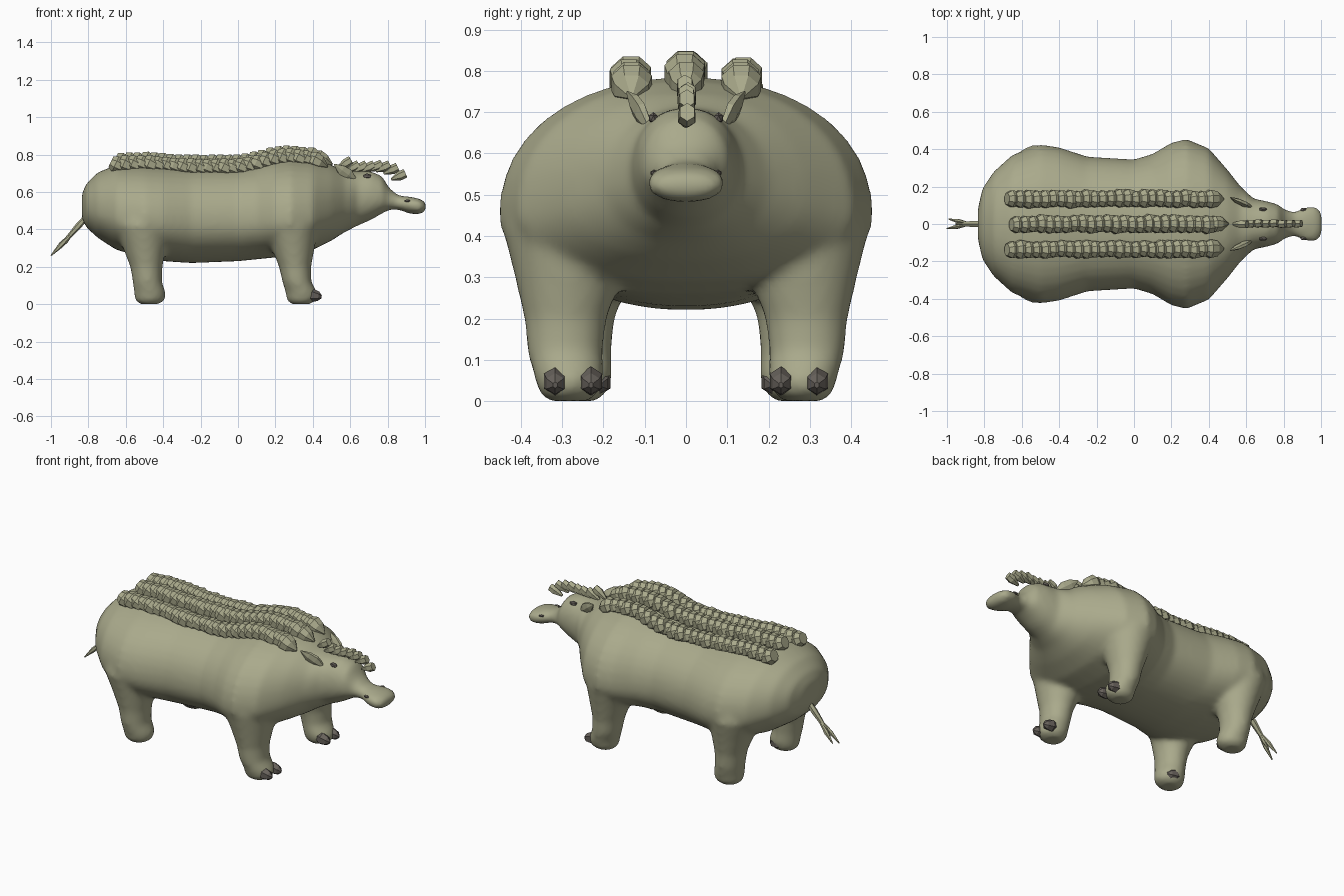
import bpy, bmesh, math, random
from mathutils import Vector as V

random.seed(4)
if "Cube" in bpy.data.objects:
    bpy.data.objects.remove(bpy.data.objects["Cube"])


def material(name, rgb):
    m = bpy.data.materials.new(name)
    m.use_nodes = True
    m.diffuse_color = (*rgb, 1)
    m.node_tree.nodes["Principled BSDF"].inputs["Base Color"].default_value = (*rgb, 1)
    return m


HIDE = material("olive hide", (0.40, 0.40, 0.26))
CLAW = material("dark claw", (0.135, 0.12, 0.105))


def finish(bm, name, mat, smooth=False):
    bmesh.ops.recalc_face_normals(bm, faces=bm.faces)
    me = bpy.data.meshes.new(name)
    bm.to_mesh(me)
    bm.free()
    me.materials.append(mat)
    for p in me.polygons:
        p.use_smooth = smooth
    ob = bpy.data.objects.new(name, me)
    bpy.context.collection.objects.link(ob)
    return ob


def loft(bm, rings, segs, power=2.0):
    """Rings are (centre, side axis, up axis, down axis); ends are capped."""
    loops = []
    for c, u, up, down in rings:
        loop = []
        for i in range(segs):
            a = 2 * math.pi * (i + 0.5) / segs
            co, si = math.cos(a), math.sin(a)
            s = math.copysign(abs(co) ** (2 / power), co)
            t = abs(si) ** (2 / power)
            loop.append(bm.verts.new(c + u * s + (up if si > 0 else down) * t))
        loops.append(loop)
    for a, b in zip(loops, loops[1:]):
        for i in range(segs):
            j = (i + 1) % segs
            bm.faces.new((a[i], a[j], b[j], b[i]))
    bm.faces.new(loops[0])
    bm.faces.new(loops[-1])


def crystal(bm, tip, butt, stages, side=V((0, 1, 0)), segs=8):
    """Faceted spike from butt to tip; stages are (fraction, half width, half height)."""
    d = (tip - butt).normalized()
    u = (side - d * side.dot(d)).normalized()
    v = u.cross(d)
    loft(bm, [(butt.lerp(tip, f), u * w, v * h, v * -h) for f, w, h in stages], segs)


# Torso, head and snout stations: x, half width, top, widest height, bottom
BODY = [
    (-.835, .08, .59, .53, .46), (-.81, .19, .645, .52, .41), (-.75, .28, .705, .50, .355),
    (-.65, .37, .745, .47, .29), (-.5, .425, .75, .45, .25), (-.4, .41, .745, .45, .23),
    (-.25, .36, .735, .45, .22), (0, .345, .735, .45, .23), (.1, .375, .75, .45, .24),
    (.2, .435, .775, .45, .25), (.28, .455, .785, .45, .26), (.4, .405, .775, .46, .29),
    (.5, .29, .745, .5, .34), (.57, .2, .71, .53, .385), (.64, .135, .71, .56, .42),
    (.71, .122, .712, .57, .45), (.77, .105, .685, .57, .485), (.81, .075, .62, .55, .505),
    (.86, .066, .58, .54, .505), (.92, .092, .575, .535, .483), (.97, .097, .565, .528, .48),
    (1.005, .06, .545, .523, .498)]


def skin_z(x, y):
    """Height of the back at (x, y)."""
    for a, b in zip(BODY, BODY[1:]):
        if a[0] <= x <= b[0]:
            f = (x - a[0]) / (b[0] - a[0])
            w, top, mid = (a[k] + (b[k] - a[k]) * f for k in (1, 2, 3))
            return mid + (top - mid) * math.sqrt(max(0, 1 - (y / w) ** 2))


bm = bmesh.new()
loft(bm, [(V((x, 0, m)), V((0, w, 0)), V((0, 0, t - m)), V((0, 0, b - m)))
          for x, w, t, m, b in BODY], 40, 2.15)

# Legs: height, x offset, x radius, y centre, y radius
LEG = [(0, .03, .05, .285, .05), (.02, .035, .08, .284, .073), (.06, .035, .085, .283, .085),
       (.12, .01, .078, .293, .092), (.2, 0, .086, .292, .1), (.3, -.01, .115, .285, .13),
       (.42, -.025, .15, .28, .165), (.54, -.03, .13, .28, .135), (.62, -.03, .06, .25, .06)]
for side in (1, -1):
    for base_x, inset in ((.305, 0), (-.49, .02)):
        toe = .55 if base_x < 0 else 1
        loft(bm, [(V((base_x + dx * (toe if dx > 0 else 1), side * (y - inset), z)),
                   V((rx, 0, 0)), V((0, ry, 0)), V((0, -ry, 0))) for z, dx, rx, y, ry in LEG], 24)
body = finish(bm, "body", HIDE, True)
mod = body.modifiers.new("blend", "REMESH")
mod.mode = "VOXEL"
mod.voxel_size = .014
mod.use_smooth_shade = True
mod = body.modifiers.new("soften", "SMOOTH")
mod.factor = .5
mod.iterations = 10

# Three rows of overlapping back scutes, blunt behind and pointed in front
for name, y, x0, x1 in (("centre_scutes", 0, -.61, .45),
                        ("left_scutes", .135, -.635, .425), ("right_scutes", -.135, -.635, .425)):
    bm = bmesh.new()
    n = 25
    for i in range(n):
        x = x0 + (x1 - x0) * i / (n - 1)
        r = random.uniform(.046, .054)
        c = V((x, y + random.uniform(-.004, .004), skin_z(x, y) + .022))
        crystal(bm, c + V((.055, 0, -.035)), c + V((-.045, 0, .012)),
                [(0, r * .7, r * .7), (.25, r, r), (.6, r * .85, r * .8), (1, r * .1, r * .1)])
    finish(bm, name, HIDE)

# Head crest, rooted at the back with blunt raised ends in front
bm = bmesh.new()
for i in range(8):
    f = i / 7
    root = V((.53 + .29 * f, 0, skin_z(.53 + .29 * f, 0) - .005 + .06 * f ** 4))
    end = root + V((.075, random.uniform(-.008, .008), .045 - .012 * f))
    crystal(bm, end, root, [(0, .008, .006), (.6, .024, .026), (1, .02, .024)], segs=6)
finish(bm, "head_crest", HIDE)

# Ears, eyes, nostrils and claws, mirrored
for side, label in ((1, "left"), (-1, "right")):
    bm = bmesh.new()
    crystal(bm, V((.515, side * .142, .748)), V((.625, side * .09, .665)),
            [(0, .012, .01), (.35, .036, .016), (.65, .03, .014), (1, .004, .003)],
            V((.6, 0, .8)), 6)
    finish(bm, label + "_ear", HIDE)

    for part, pos, size in (("eye", (.69, .079, .685), (.024, .012, .015)),
                            ("nostril", (.905, .077, .553), (.018, .01, .008))):
        bm = bmesh.new()
        bmesh.ops.create_icosphere(bm, subdivisions=1, radius=1)
        bmesh.ops.scale(bm, verts=bm.verts, vec=size)
        bmesh.ops.translate(bm, verts=bm.verts, vec=(pos[0], side * pos[1], pos[2]))
        finish(bm, label + "_" + part, CLAW)

    for foot, x, shift in (("front", .405, 0), ("hind", -.455, -.02)):
        bm = bmesh.new()
        for y in (.23, .317):
            c = V((x, side * (y + shift), .045))
            crystal(bm, c + V((.042, 0, -.006)), c + V((-.045, 0, .01)),
                    [(0, .015, .018), (.4, .031, .036), (.8, .024, .026), (1, .006, .008)], segs=6)
        finish(bm, label + "_" + foot + "_claws", CLAW)

# Tail stem with a split tuft
bm = bmesh.new()
crystal(bm, V((-.91, 0, .355)), V((-.79, 0, .49)),
        [(0, .014, .014), (.5, .02, .017), (1, .012, .012)], segs=6)
for y, x, z in ((.026, -.99, .275), (0, -.955, .30), (-.024, -1, .26)):
    crystal(bm, V((x, y, z)), V((-.885, y * .2, .38)),
            [(0, .005, .007), (.55, .012, .014), (1, .003, .003)], segs=6)
finish(bm, "tail", HIDE)
